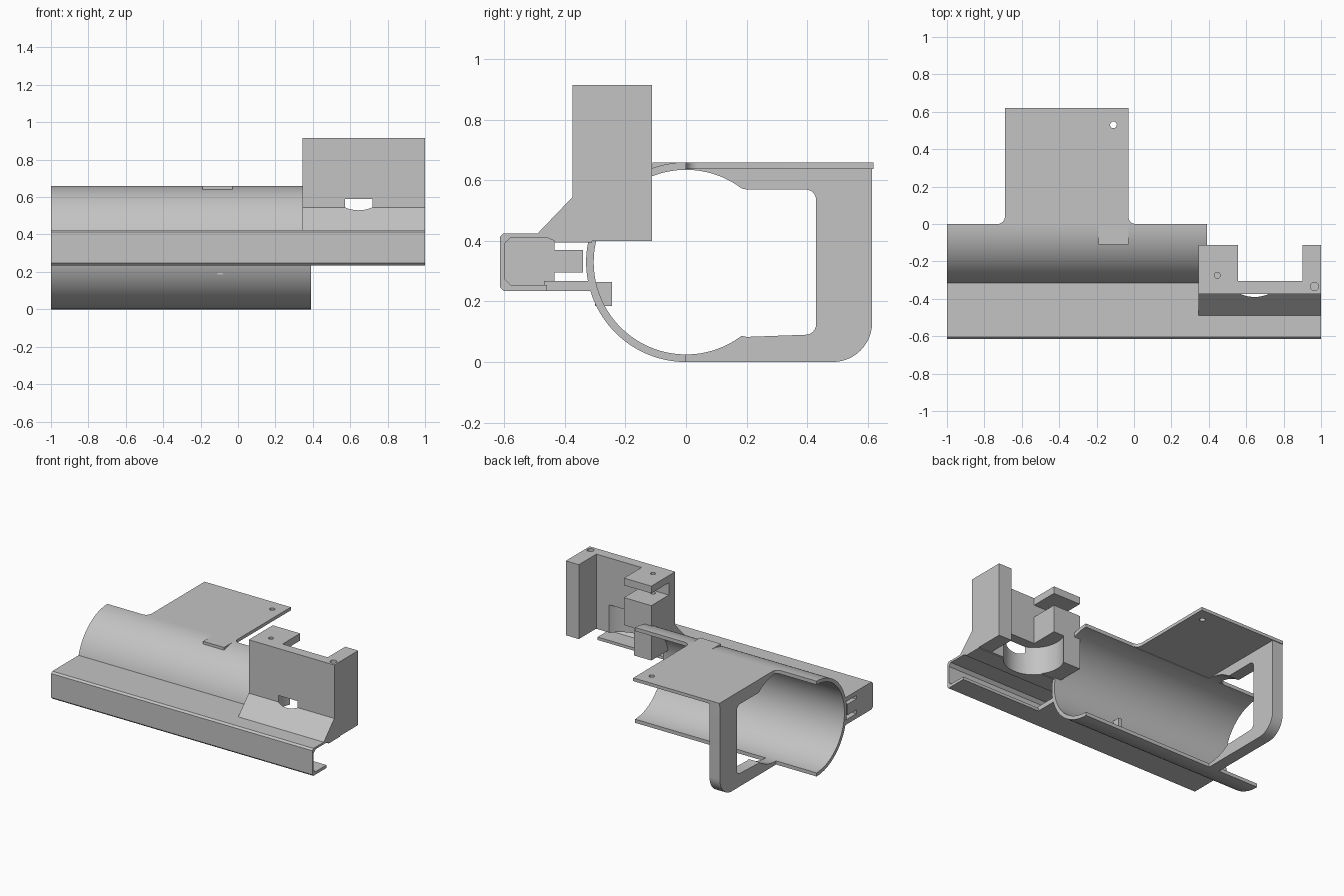
import bpy, bmesh, math
from mathutils import Vector

default = bpy.data.objects.get("Cube")
if default:
    bpy.data.objects.remove(default, do_unlink=True)

grey = bpy.data.materials.new("plain grey")
grey.use_nodes = True
grey.diffuse_color = (0.55, 0.55, 0.55, 1)
grey.node_tree.nodes["Principled BSDF"].inputs["Base Color"].default_value = grey.diffuse_color


def prism(name, pts, axis, lo, hi):
    """Extrude a closed outline: (y, z) along x, or (x, y) along z."""
    bm = bmesh.new()
    place = (lambda p: Vector((lo, p[0], p[1]))) if axis == "x" else (lambda p: Vector((p[0], p[1], lo)))
    face = bm.faces.new([bm.verts.new(place(p)) for p in pts])
    step = Vector((hi - lo, 0, 0)) if axis == "x" else Vector((0, 0, hi - lo))
    res = bmesh.ops.extrude_face_region(bm, geom=[face])
    bmesh.ops.translate(bm, vec=step, verts=[v for v in res["geom"] if isinstance(v, bmesh.types.BMVert)])
    bmesh.ops.recalc_face_normals(bm, faces=bm.faces)
    mesh = bpy.data.meshes.new(name)
    bm.to_mesh(mesh)
    bm.free()
    mesh.materials.append(grey)
    obj = bpy.data.objects.new(name, mesh)
    bpy.context.collection.objects.link(obj)
    return obj


def box(name, x, y, z):
    return prism(name, [(x[0], y[0]), (x[1], y[0]), (x[1], y[1]), (x[0], y[1])], "z", *z)


def arc(cx, cy, r, start, end, n):
    angles = [math.radians(start + (end - start) * i / n) for i in range(n + 1)]
    return [(cx + r * math.cos(a), cy + r * math.sin(a)) for a in angles]


def bore(obj, x, y, r, lo, hi, n=24):
    """Cut an upright round hole."""
    cutter = prism("hole_cutter", arc(x, y, r, 0, 360, n)[:-1], "z", lo, hi)
    cutter.hide_render = True
    bpy.context.view_layer.objects.active = obj
    mod = obj.modifiers.new("hole", "BOOLEAN")
    mod.operation = "DIFFERENCE"
    mod.solver = "EXACT"
    mod.object = cutter
    bpy.ops.object.modifier_apply(modifier=mod.name)
    bpy.data.objects.remove(cutter, do_unlink=True)


R, RI, CZ = 0.33, 0.305, 0.33   # tube outer and inner radius, axis height
parts = []

# Half tube, open to the back
tube = prism("half_tube", arc(0, CZ, R, 90, 270, 64) + arc(0, CZ, RI, 270, 90, 64), "x", -1, 0.39)
parts.append(tube)

# Hollow front rail with chamfered corners
rail = prism("front_rail", [
    (-0.46, 0.235), (-0.603, 0.235), (-0.615, 0.247), (-0.615, 0.413), (-0.603, 0.425),
    (-0.31, 0.425), (-0.31, 0.395), (-0.435, 0.395), (-0.435, 0.41), (-0.58, 0.41),
    (-0.6, 0.39), (-0.6, 0.275), (-0.58, 0.255), (-0.46, 0.255)], "x", -1, 1)
flange = box("rail_bottom_flange", (-1, 0.39), (-0.47, -0.3), (0.235, 0.268))
end_plate = box("rail_end_plate", (-1, -0.97), (-0.605, -0.435), (0.245, 0.415))
tongue = box("rail_end_tongue", (-1, -0.97), (-0.436, -0.34), (0.295, 0.37))
parts += [rail, flange, end_plate, tongue]

# Flat rear plate, flared where it meets the tube
plate = prism("rear_plate",
              arc(-0.73, 0.04, 0.04, -90, 0, 8) + [(-0.69, 0.62), (-0.03, 0.62)]
              + arc(0.01, 0.04, 0.04, 180, 270, 8), "z", 0.638, 0.66)
bore(plate, -0.11, 0.53, 0.018, 0.6, 0.7)
tab = box("plate_front_tab", (-0.19, -0.03), (-0.11, 0.01), (0.638, 0.66))
parts += [plate, tab]

# D-shaped rear loop: outer outline, then the inner opening
loop = prism("rear_loop",
             [(0, 0.66), (0.615, 0.66)] + arc(0.485, 0.13, 0.13, 0, -90, 12) + [(0, 0)]
             + arc(0, CZ, RI, -90, -53, 16) + [(0.2, 0.083)]
             + arc(0.395, 0.125, 0.035, -90, 0, 6) + arc(0.395, 0.535, 0.035, 0, 90, 6)
             + [(0.2, 0.57)] + arc(0, CZ, RI, 53, 90, 16), "x", -0.69, -0.61)
parts.append(loop)

# Tower: wall with sloped foot, outer leg, shelf and lower block
wall = prism("tower_wall", [
    (-0.435, 0.4), (-0.49, 0.425), (-0.375, 0.545), (-0.375, 0.915),
    (-0.305, 0.915), (-0.305, 0.4)], "x", 0.345, 1)
leg = box("tower_outer_leg", (0.9, 1), (-0.31, -0.113), (0.4, 0.915))
shelf = box("tower_top_shelf", (0.345, 0.555), (-0.31, -0.113), (0.865, 0.915))
block = box("tower_lower_block", (0.345, 0.555), (-0.31, -0.113), (0.4, 0.78))
bore(wall, 0.965, -0.335, 0.022, 0.8, 1)
bore(shelf, 0.445, -0.275, 0.016, 0.8, 1)
bore(block, 0.445, -0.275, 0.016, 0.55, 0.85)
# Round pocket through the foot of the tower
for obj in (wall, block, rail):
    bore(obj, 0.645, -0.2, 0.19, 0.38, 0.59, 64)
parts += [wall, leg, shelf, block]

# Small fin inside the tube
fin = box("tube_fin", (-0.11, -0.08), (-0.3, -0.245), (0.185, 0.265))
parts.append(fin)

# Smooth the round surfaces, keep the edges crisp
bpy.ops.object.select_all(action="DESELECT")
for obj in parts:
    obj.select_set(True)
bpy.context.view_layer.objects.active = tube
bpy.ops.object.shade_smooth_by_angle(angle=math.radians(25))
bpy.ops.object.select_all(action="DESELECT")
